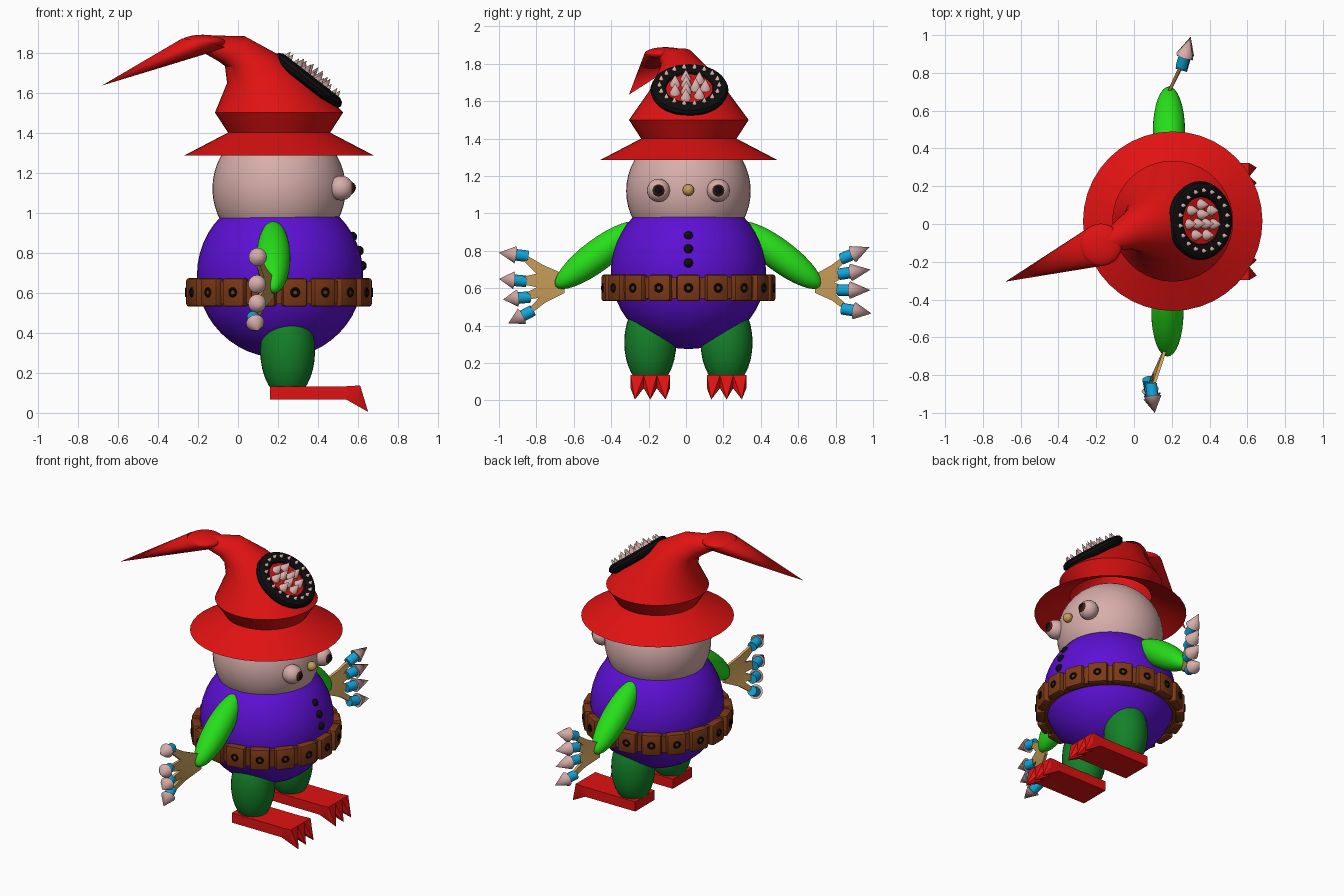
import bpy, bmesh, math
from mathutils import Vector, Matrix

cube = bpy.data.objects.get("Cube")
if cube:
    bpy.data.objects.remove(cube)


def material(name, r, g, b):
    m = bpy.data.materials.new(name)
    m.use_nodes = True
    m.diffuse_color = (r, g, b, 1)
    m.node_tree.nodes["Principled BSDF"].inputs["Base Color"].default_value = (r, g, b, 1)
    return m


RED = material("hat red", 0.75, 0.006, 0.006)
PINK = material("pale pink", 0.68, 0.42, 0.4)
PURPLE = material("shirt purple", 0.11, 0.005, 0.66)
LIME = material("sleeve green", 0.02, 0.74, 0.01)
GREEN = material("trouser green", 0.007, 0.22, 0.022)
BROWN = material("belt brown", 0.2, 0.04, 0.008)
TAN = material("tan", 0.58, 0.34, 0.1)
BLUE = material("finger blue", 0.006, 0.38, 0.7)
BLACK = material("black", 0.004, 0.004, 0.004)
IRIS = material("iris brown", 0.06, 0.015, 0.006)
MID = 0.013          # y of the symmetry plane
AXIS = 0.205         # x of the body axis


def finish(bm, name, mat, angle=35):
    bmesh.ops.recalc_face_normals(bm, faces=bm.faces[:])
    mesh = bpy.data.meshes.new(name)
    bm.to_mesh(mesh)
    bm.free()
    mesh.materials.append(mat)
    ob = bpy.data.objects.new(name, mesh)
    bpy.context.collection.objects.link(ob)
    bpy.ops.object.select_all(action='DESELECT')
    ob.select_set(True)
    bpy.context.view_layer.objects.active = ob
    bpy.ops.object.shade_smooth_by_angle(angle=math.radians(angle))
    return ob


def ball(name, mat, centre, size, rot_x=0, seg=32):
    size = size if isinstance(size, tuple) else (size,) * 3
    bm = bmesh.new()
    m = Matrix.Translation(centre) @ Matrix.Rotation(rot_x, 4, 'X') @ Matrix.Diagonal((*size, 1))
    bmesh.ops.create_uvsphere(bm, u_segments=seg, v_segments=seg // 2, radius=1, matrix=m)
    return finish(bm, name, mat)


def add_cone(bm, p, q, r1, r2, seg=16):
    p, q = Vector(p), Vector(q)
    d = q - p
    m = Matrix.Translation((p + q) / 2) @ d.to_track_quat('Z', 'Y').to_matrix().to_4x4()
    bmesh.ops.create_cone(bm, cap_ends=True, segments=seg, radius1=r1, radius2=r2,
                          depth=d.length, matrix=m)


def loft(name, mat, rings, seg=40, tip=None):
    """Skin circles given as (centre, radius, normal), optionally ending in a point."""
    bm = bmesh.new()
    loops = []
    for centre, r, normal in rings:
        q = Vector((0, 0, 1)).rotation_difference(Vector(normal))
        loops.append([bm.verts.new(Vector(centre) + q @ Vector(
            (r * math.cos(t), r * math.sin(t), 0)))
            for t in (2 * math.pi * i / seg for i in range(seg))])
    for a, b in zip(loops, loops[1:]):
        for i in range(seg):
            j = (i + 1) % seg
            bm.faces.new((a[i], a[j], b[j], b[i]))
    if tip:
        end, last = bm.verts.new(tip), loops[-1]
        for i in range(seg):
            bm.faces.new((last[i], last[(i + 1) % seg], end))
    return finish(bm, name, mat)


def add_torus(bm, matrix, major, minor, height, n=36, k=10):
    """Torus around local z with an elliptical section."""
    grid = [[bm.verts.new(matrix @ Vector((
        (major + minor * math.cos(v)) * math.cos(u),
        (major + minor * math.cos(v)) * math.sin(u), height * math.sin(v))))
        for v in (2 * math.pi * j / k for j in range(k))]
        for u in (2 * math.pi * i / n for i in range(n))]
    for i in range(n):
        for j in range(k):
            a, b = grid[i], grid[(i + 1) % n]
            bm.faces.new((a[j], b[j], b[(j + 1) % k], a[(j + 1) % k]))


# Body and head
ball("body", PURPLE, (0.21, MID, 0.69), 0.415, seg=48)
ball("head", PINK, (AXIS, MID, 1.12), 0.333, seg=48)

# Face
for side, label in ((1, "left"), (-1, "right")):
    y = MID + side * 0.16
    ball(label + "_eye", PINK, (0.515, y, 1.123), 0.062, seg=24)
    ball(label + "_iris", IRIS, (0.548, y, 1.123), 0.038, seg=20)
    ball(label + "_pupil", BLACK, (0.56, y, 1.125), 0.029, seg=16)
ball("nose", TAN, (0.55, MID, 1.125), 0.031, seg=20)

# Buttons on the chest
for i, (x, z) in enumerate(((0.57, 0.88), (0.603, 0.81), (0.618, 0.735))):
    ball(f"button_{i + 1}", BLACK, (x, MID, z), 0.025, seg=16)

# Belt: hollow band, padded blocks and an eyelet on each block
BELT_Z = 0.602
loft("belt_band", BROWN, [((AXIS, MID, BELT_Z + dz), r, (0, 0, 1)) for r, dz in
     ((0.39, -0.058), (0.436, -0.058), (0.44, 0.058), (0.39, 0.058), (0.39, -0.058))], 54)
blocks, eyelets = bmesh.new(), bmesh.new()
COUNT = 18
for i in range(COUNT):
    turn = Matrix.Translation((AXIS, MID, BELT_Z)) @ Matrix.Rotation(2 * math.pi * i / COUNT, 4, 'Z')
    bmesh.ops.create_cube(blocks, size=1, matrix=turn @ Matrix.Translation((0.435, 0, 0))
                          @ Matrix.Diagonal((0.058, 0.125, 0.142, 1)))
    add_torus(eyelets, turn @ Matrix.Translation((0.464, 0, 0)) @ Matrix.Rotation(math.pi / 2, 4, 'Y'),
              0.018, 0.007, 0.007, 16, 6)
bmesh.ops.bevel(blocks, geom=blocks.edges[:], offset=0.014, segments=2, affect='EDGES', profile=0.5)
finish(blocks, "belt_blocks", BROWN)
finish(eyelets, "belt_eyelets", BLACK)

# Legs and clawed feet
for side, label in ((1, "left"), (-1, "right")):
    y = MID + side * 0.204
    ball(label + "_leg", GREEN, (0.248, y, 0.31), (0.137, 0.139, 0.24))
    bm = bmesh.new()
    bmesh.ops.create_cube(bm, size=1, matrix=Matrix.Translation((0.36, y, 0.1))
                          @ Matrix.Diagonal((0.4, 0.21, 0.066, 1)))
    for k in (-1, 0, 1):
        ty = y + k * 0.07
        pts = [(x, ty + e, z) for e in (-0.036, 0.036)
               for x, z in ((0.54, 0.067), (0.54, 0.133), (0.61, 0.137), (0.605, 0.07))]
        pts.append((0.65, ty + k * 0.012, 0.005))
        bmesh.ops.convex_hull(bm, input=[bm.verts.new(p) for p in pts])
    finish(bm, label + "_foot", RED, 20)

# Arms
for side, label, x in ((1, "left", 0.185), (-1, "right", 0.177)):
    ball(label + "_arm", LIME, (x, MID + side * 0.485, 0.777), (0.085, 0.28, 0.085), -side * 0.6435)

# Hands: wrist, then the middle of each finger and its claw tip
HANDS = {
    "left": ((0.18, 0.69, 0.625),
             [((0.26, 0.863, 0.77), (0.295, 0.981, 0.82)), ((0.26, 0.853, 0.68), (0.3, 0.987, 0.7)),
              ((0.26, 0.847, 0.59), (0.3, 0.987, 0.59)), ((0.265, 0.869, 0.485), (0.3, 0.992, 0.465))]),
    "right": ((0.17, -0.65, 0.625),
              [((0.095, -0.88, 0.775), (0.11, -1.0, 0.79)), ((0.09, -0.89, 0.64), (0.11, -1.0, 0.65)),
               ((0.09, -0.87, 0.55), (0.11, -0.978, 0.54)), ((0.08, -0.85, 0.465), (0.1, -0.95, 0.412))]),
}
for label, (wrist, fingers) in HANDS.items():
    wrist = Vector(wrist)
    up = Vector((0, 0, 1))
    outline = [wrist - up * 0.05, wrist + up * 0.05]
    mids = [Vector(f[0]) for f in fingers]
    outline.append((wrist + mids[0]) / 2 + up * 0.025)
    for i, m in enumerate(mids):
        outline += [m + up * 0.017, m - up * 0.017]
        if i < 3:
            outline.append(((m + mids[i + 1]) / 2).lerp(wrist, 0.36))
    outline.append((wrist + mids[3]) / 2 - up * 0.02)
    bm = bmesh.new()
    face = bm.faces.new([bm.verts.new(p - Vector((0.009, 0, 0))) for p in outline])
    ext = bmesh.ops.extrude_face_region(bm, geom=[face], use_keep_orig=True)
    bmesh.ops.translate(bm, vec=(0.018, 0, 0),
                        verts=[v for v in ext["geom"] if isinstance(v, bmesh.types.BMVert)])
    bmesh.ops.triangulate(bm, faces=bm.faces[:])
    finish(bm, label + "_palm", TAN)
    sleeves, claws = bmesh.new(), bmesh.new()
    for mid, tip in fingers:
        mid, tip = Vector(mid), Vector(tip)
        d = (tip - mid).normalized()
        add_cone(sleeves, mid - d * 0.035, mid + d * 0.035, 0.031, 0.031)
        add_cone(claws, mid + d * 0.033, tip, 0.046, 0)
    finish(sleeves, label + "_finger_sleeves", BLUE)
    finish(claws, label + "_claws", PINK, 50)

# Hat: brim, pinched band and bent crown
UP = (0, 0, 1)
loft("hat", RED, [
    ((AXIS, 0.015, 1.285), 0.475, UP), ((AXIS, 0.015, 1.4), 0.255, UP),
    ((AXIS, 0.015, 1.5), 0.32, UP), ((0.15, 0.012, 1.66), 0.205, (-0.06, 0, 1)),
    ((0.07, -0.015, 1.76), 0.138, (-0.2, -0.1, 1)),
    ((-0.03, -0.045, 1.818), 0.092, (-0.6, -0.3, 0.7)),
    ((-0.16, -0.105, 1.842), 0.045, (-0.8, -0.4, 0.2))])
loft("hat_tip", RED, [((-0.175, -0.11, 1.845), 0.112, (0.2, 0.1, 1))],
     24, tip=(-0.68, -0.305, 1.635))
ball("hat_bend", RED, (-0.175, -0.11, 1.853), (0.112, 0.112, 0.036))

# Toothed mouth on the hat
mouth = Matrix.Translation((0.35, 0.018, 1.66)) @ Vector((0.615, 0, 0.79)).to_track_quat('Z', 'Y').to_matrix().to_4x4()
bm = bmesh.new()
add_torus(bm, mouth, 0.165, 0.044, 0.032)
finish(bm, "mouth_lips", BLACK)
bm = bmesh.new()
add_cone(bm, mouth @ Vector((0, 0, -0.03)), mouth @ Vector((0, 0, 0.008)), 0.15, 0.15, 32)
finish(bm, "mouth_inside", RED)
small, large = bmesh.new(), bmesh.new()


def teeth(bm, count, ring, low, high, radius):
    for i in range(count):
        t = 2 * math.pi * i / count
        x, y = ring * math.cos(t), ring * math.sin(t)
        add_cone(bm, mouth @ Vector((x, y, low)), mouth @ Vector((x, y, high)), radius, 0, 10)


teeth(small, 18, 0.16, 0.026, 0.06, 0.014)
teeth(large, 7, 0.085, 0.005, 0.075, 0.031)
teeth(large, 3, 0.033, 0.005, 0.085, 0.031)
finish(small, "lip_teeth", PINK, 50)
finish(large, "inner_teeth", PINK, 50)
